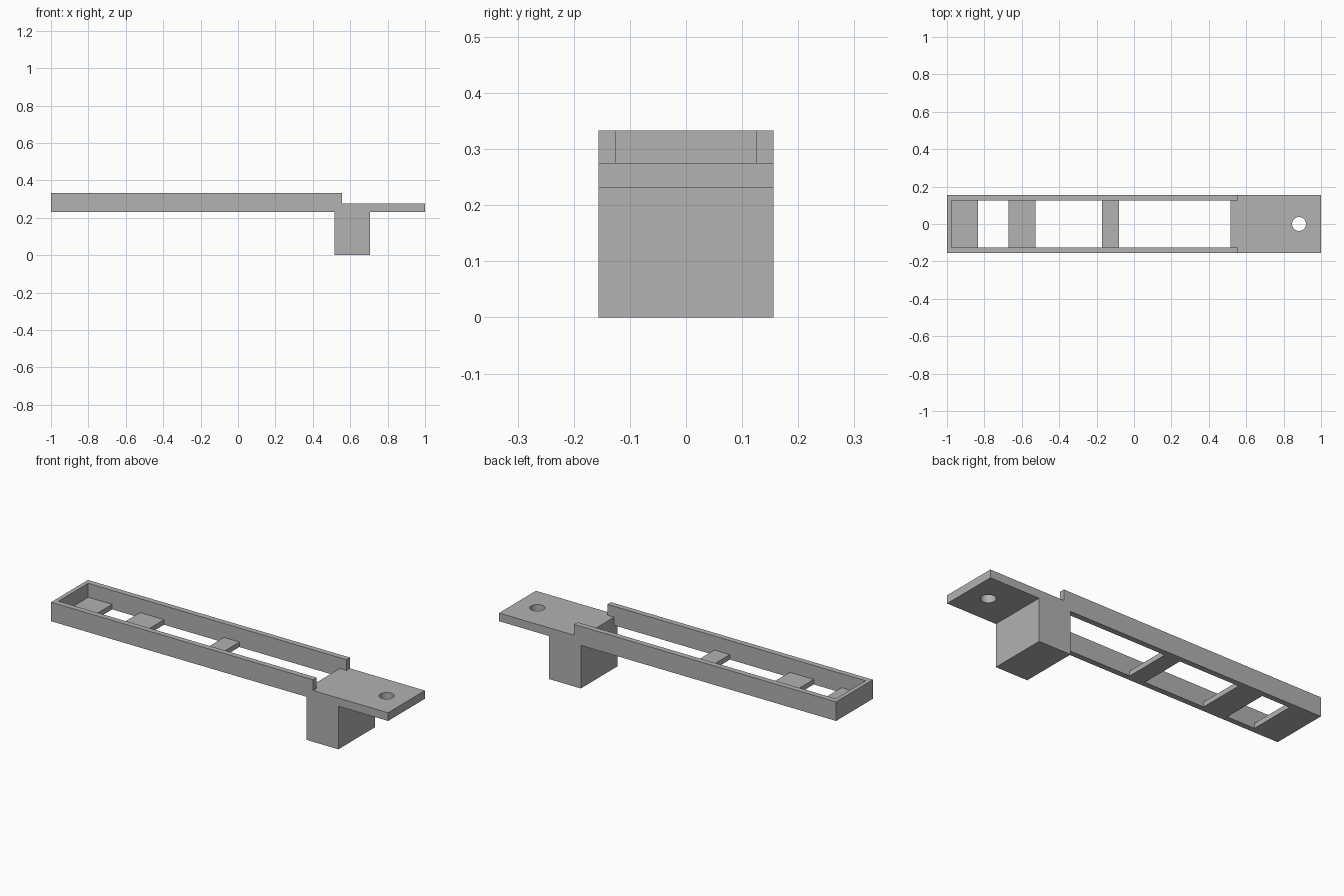
import bpy
import bmesh
from mathutils import Vector

cube = bpy.data.objects.get("Cube")
if cube:
    bpy.data.objects.remove(cube, do_unlink=True)

# Main dimensions
HALF_W, INNER_W = 0.156, 0.126
BASE, BAR_TOP, PLATE_TOP, RAIL_TOP = 0.231, 0.258, 0.275, 0.333
PLATE_X, RAIL_END = 0.515, 0.555

grey = bpy.data.materials.new("plain grey")
grey.use_nodes = True
grey.diffuse_color = (0.445, 0.445, 0.445, 1)
grey.node_tree.nodes["Principled BSDF"].inputs["Base Color"].default_value = grey.diffuse_color


def extrude_profile(name, points, y0, y1):
    """Sweep a side profile of (x, z) points from y0 to y1."""
    bm = bmesh.new()
    face = bm.faces.new([bm.verts.new((x, y0, z)) for x, z in points])
    swept = bmesh.ops.extrude_face_region(bm, geom=[face])["geom"]
    verts = [v for v in swept if isinstance(v, bmesh.types.BMVert)]
    bmesh.ops.translate(bm, verts=verts, vec=Vector((0, y1 - y0, 0)))
    bmesh.ops.recalc_face_normals(bm, faces=bm.faces)
    mesh = bpy.data.meshes.new(name)
    bm.to_mesh(mesh)
    bm.free()
    mesh.materials.append(grey)
    obj = bpy.data.objects.new(name, mesh)
    bpy.context.collection.objects.link(obj)
    return obj


def box(name, x0, x1, z0, z1):
    """Block that fits between the two rails."""
    return extrude_profile(name, [(x0, z0), (x1, z0), (x1, z1), (x0, z1)], -INNER_W, INNER_W)


# Long side rails, each with a short lip resting on the plate
rail = [(-1, BASE), (PLATE_X, BASE), (PLATE_X, PLATE_TOP),
        (RAIL_END, PLATE_TOP), (RAIL_END, RAIL_TOP), (-1, RAIL_TOP)]
extrude_profile("front_rail", rail, -HALF_W, -INNER_W)
extrude_profile("back_rail", rail, INNER_W, HALF_W)

# End wall and cross bars
box("end_wall", -1, -0.977, BASE, RAIL_TOP)
box("end_bar", -0.977, -0.835, BASE, BAR_TOP)
box("wide_bar", -0.67, -0.527, BASE, BAR_TOP)
box("narrow_bar", -0.172, -0.08, BASE, BAR_TOP)

# Mounting plate with the support block beneath it
mount = extrude_profile(
    "mounting_plate_and_block",
    [(PLATE_X, 0), (0.705, 0), (0.705, BASE), (1, BASE), (1, PLATE_TOP), (PLATE_X, PLATE_TOP)],
    -HALF_W, HALF_W)

# Round screw hole through the plate
bpy.ops.mesh.primitive_cylinder_add(vertices=48, radius=0.037, depth=0.2, location=(0.882, 0, 0.25))
cutter = bpy.context.object
cutter.name = "hole_cutter"
cutter.data.materials.append(grey)
cutter.hide_render = True
cutter.hide_set(True)
hole = mount.modifiers.new("screw_hole", 'BOOLEAN')
hole.operation = 'DIFFERENCE'
hole.solver = 'EXACT'
hole.object = cutter

# Smooth the hole wall only
bpy.ops.object.select_all(action='DESELECT')
mount.select_set(True)
bpy.context.view_layer.objects.active = mount
bpy.ops.object.modifier_apply(modifier=hole.name)
bpy.data.objects.remove(cutter, do_unlink=True)
bpy.ops.object.shade_smooth_by_angle()
